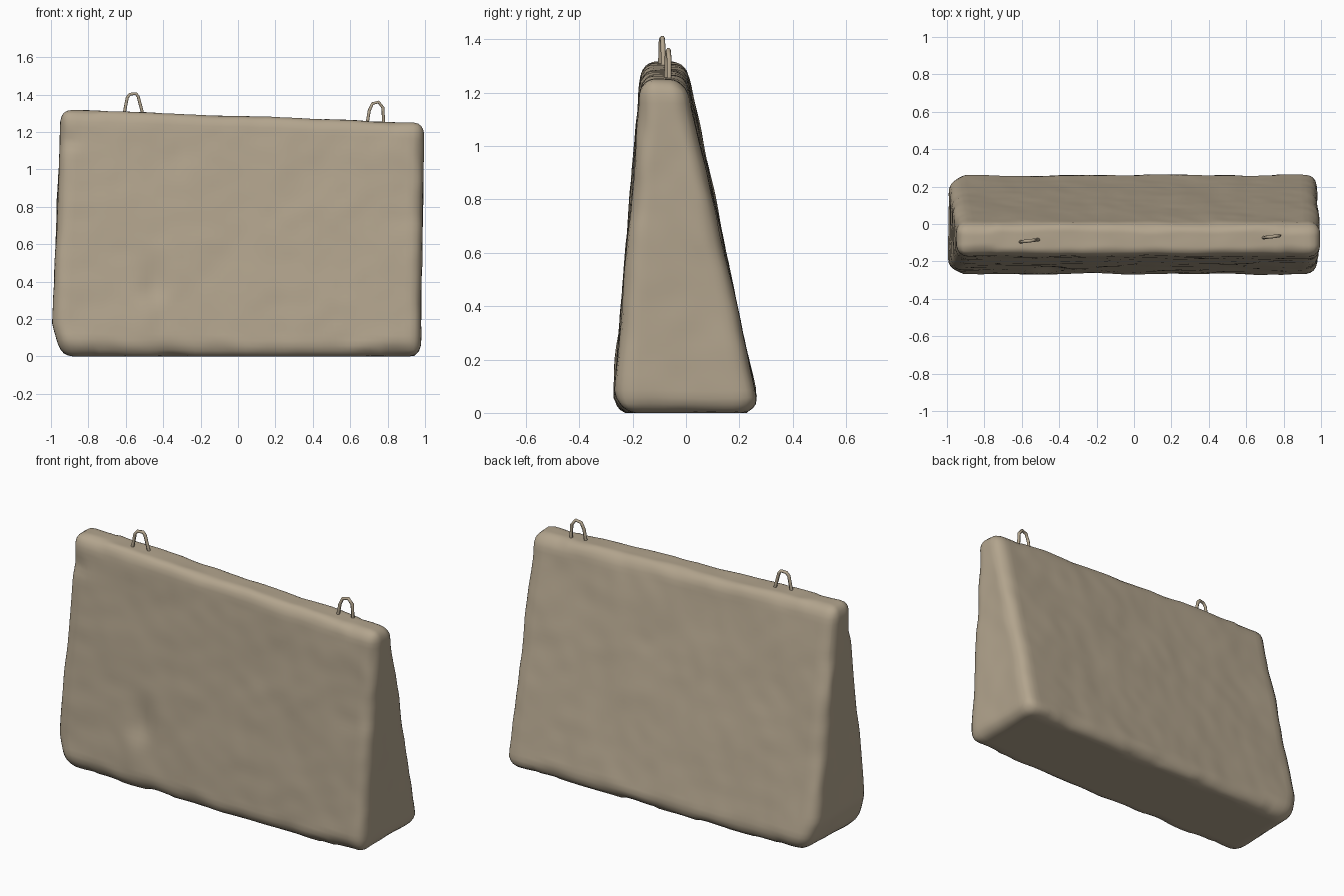
import bpy, bmesh
from math import exp
from mathutils import Vector, noise

cube = bpy.data.objects.get("Cube")
if cube:
    bpy.data.objects.remove(cube, do_unlink=True)


def material(name, rgb):
    m = bpy.data.materials.new(name)
    m.use_nodes = True
    m.diffuse_color = (*rgb, 1)
    bsdf = m.node_tree.nodes["Principled BSDF"]
    bsdf.inputs["Base Color"].default_value = (*rgb, 1)
    bsdf.inputs["Roughness"].default_value = 0.9
    return m


concrete = material("weathered concrete", (0.45, 0.375, 0.27))


def lerp(a, b, t):
    return a + (b - a) * t


def height(x):
    return 1.283 - 0.038 * x


def section(w):
    """Left/right and front/back limits at relative height w in 0..1."""
    lo, hi = lerp(-1.0, -0.945, w), lerp(0.975, 0.997, w)
    lo += 0.06 * max(0, 1 - w / 0.13)
    return lo, hi, lerp(-0.275, -0.168, w), lerp(0.278, 0.0, w)


def bump(x, z, cx, cz, sx, sz):
    return exp(-((x - cx) / sx) ** 2 - ((z - cz) / sz) ** 2)


def shape(co):
    """Turn a point of the unit cube into a point of the worn, tapered block."""
    lo, hi, front, back = section((co.z + 1) / 2)
    half = Vector(((hi - lo) / 2, (back - front) / 2, height(co.x) / 2))
    q = Vector(a * b for a, b in zip(co, half))
    # Rounded edges whose radius varies like chipped concrete
    r = 0.05 + 0.02 * noise.noise(q * 5)
    if co.x < -0.8 or co.x > 0.8:
        r += 0.015
    r = min(r, half.y * 0.8)
    inner = Vector(max(r - h, min(h - r, a)) for a, h in zip(q, half))
    d = q - inner
    if d.length > 0:
        q = inner + d.normalized() * r
    u, v, w = ((a / h + 1) / 2 for a, h in zip(q, half))
    lo, hi, front, back = section(w)
    x = lerp(lo, hi, u)
    z = w * height(x)
    y = lerp(front, back, v)
    # Broken lower edges
    chip = 0.07 + 0.05 * noise.noise((x * 4, v, 2)) + 0.1 * max(0, -0.6 - x)
    if z < chip:
        y *= 1 - 1.2 * (chip - z)
    # Dents in the front face
    if v < 0.5:
        y += 0.018 * bump(x, z, -0.45, 0.4, 0.07, 0.12)
        y -= 0.010 * bump(x, z, -0.5, 0.2, 0.08, 0.1)
        y += 0.015 * bump(x, z, -0.9, 1.15, 0.05, 0.04)
    # Gentle unevenness all over
    p = Vector((x, y, z))
    p += 0.006 * noise.noise_vector(p * 3.5) + 0.003 * noise.noise_vector(p * 10)
    p.x = max(-1, min(1, p.x))
    p.z = max(0, p.z) if z > 0.004 else 0
    return p


# Concrete block
bm = bmesh.new()
bmesh.ops.create_cube(bm, size=2)
for axis, cuts in enumerate((63, 17, 43)):
    edges = [e for e in bm.edges
             if abs(e.verts[0].co[axis] - e.verts[1].co[axis]) > 0.01]
    bmesh.ops.subdivide_edges(bm, edges=edges, cuts=cuts, use_grid_fill=True)
for vert in bm.verts:
    vert.co = shape(vert.co.copy())
bmesh.ops.recalc_face_normals(bm, faces=bm.faces)
mesh = bpy.data.meshes.new("concrete_block")
bm.to_mesh(mesh)
bm.free()
mesh.shade_smooth()
mesh.materials.append(concrete)
block = bpy.data.objects.new("concrete_block", mesh)
bpy.context.collection.objects.link(block)


# Lifting loops of bent bar
def lifting_loop(name, centre, points):
    curve = bpy.data.curves.new(name, 'CURVE')
    curve.dimensions = '3D'
    curve.bevel_depth = 0.009
    curve.bevel_resolution = 1
    curve.use_fill_caps = True
    line = curve.splines.new('POLY')
    line.points.add(len(points) - 1)
    for pt, (x, z) in zip(line.points, points):
        pt.co = (x, x * 0.12, z, 1)
    curve.materials.append(concrete)
    ob = bpy.data.objects.new(name, curve)
    ob.location = centre
    bpy.context.collection.objects.link(ob)


lifting_loop("lifting_loop_right", (-0.56, -0.09, 1.28),
             [(-0.052, 0), (-0.032, 0.105), (-0.018, 0.122),
              (0.014, 0.125), (0.026, 0.11), (0.055, 0)])
lifting_loop("lifting_loop_left", (0.735, -0.068, 1.23),
             [(-0.047, 0), (-0.033, 0.085), (-0.016, 0.122),
              (0.016, 0.13), (0.04, 0.1), (0.044, 0)])
